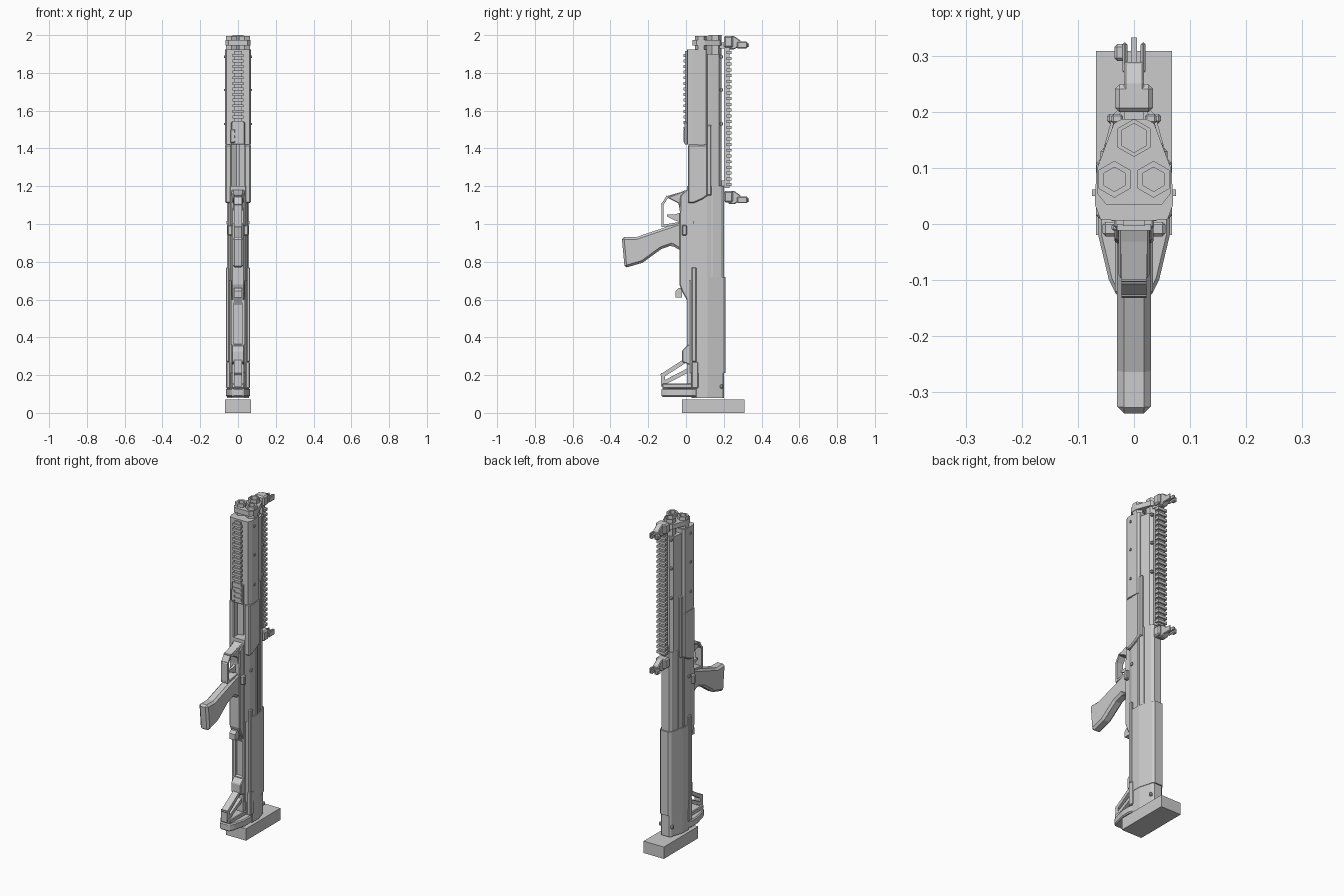
import bpy, bmesh
from math import pi, cos, sin
from mathutils import Vector

cube = bpy.data.objects.get("Cube")
if cube:
    bpy.data.objects.remove(cube, do_unlink=True)

GREY = bpy.data.materials.new("plain grey")
GREY.use_nodes = True
tone = (0.6, 0.6, 0.6, 1)
GREY.diffuse_color = tone
GREY.node_tree.nodes["Principled BSDF"].inputs["Base Color"].default_value = tone


def finish(name, bm, bevel=0):
    bmesh.ops.recalc_face_normals(bm, faces=bm.faces)
    mesh = bpy.data.meshes.new(name)
    bm.to_mesh(mesh)
    bm.free()
    mesh.materials.append(GREY)
    ob = bpy.data.objects.new(name, mesh)
    bpy.context.collection.objects.link(ob)
    if bevel:
        mod = ob.modifiers.new("chamfer", 'BEVEL')
        mod.width, mod.segments = bevel, 1
        mod.limit_method, mod.angle_limit = 'ANGLE', pi / 6
    return ob


def add_prism(bm, bottom, offset):
    # Extrude a closed outline along an offset
    face = bm.faces.new([bm.verts.new(p) for p in bottom])
    new = bmesh.ops.extrude_face_region(bm, geom=[face], use_keep_orig=True)["geom"]
    bmesh.ops.translate(bm, vec=offset, verts=[v for v in new if isinstance(v, bmesh.types.BMVert)])


def box(name, x, y, z, bevel=0, both=False):
    # Ranges per axis; both adds the copy on the other side
    bm = bmesh.new()
    for s in ((1, -1) if both else (1,)):
        corners = [(s * x[i], y[j], z[0]) for i, j in ((0, 0), (1, 0), (1, 1), (0, 1))]
        add_prism(bm, corners, (0, 0, z[1] - z[0]))
    return finish(name, bm, bevel)


def column(name, half, z0, z1, bevel=0):
    # Symmetric cross-section (right half given) raised along z
    outline = half + [(-x, y) for x, y in reversed(half)]
    bm = bmesh.new()
    add_prism(bm, [(x, y, z0) for x, y in outline], (0, 0, z1 - z0))
    return finish(name, bm, bevel)


def side(name, profile, w, bevel=0):
    # Side profile in y, z, extruded across the width
    bm = bmesh.new()
    add_prism(bm, [(-w, y, z) for y, z in profile], (2 * w, 0, 0))
    return finish(name, bm, bevel)


def bars(name, paths, w, t):
    # Flat bars following side-plane paths
    bm = bmesh.new()
    for path in paths:
        for a, b in zip(path, path[1:]):
            a, b = Vector(a), Vector(b)
            d = (b - a).normalized() * t / 2
            n = Vector((-d.y, d.x))
            quad = [a - d + n, b + d + n, b + d - n, a - d - n]
            add_prism(bm, [(-w, p.x, p.y) for p in quad], (2 * w, 0, 0))
    return finish(name, bm)


def tube(name, x, y, r, bore, z0, z1, depth, sides=6):
    # Polygonal tube with a sunken bore at the top
    bm = bmesh.new()
    ring = [(x + r * sin(2 * pi * i / sides), y + r * cos(2 * pi * i / sides), z0) for i in range(sides)]
    add_prism(bm, ring, (0, 0, z1 - z0))
    bm.faces.ensure_lookup_table()
    top = max(bm.faces, key=lambda f: f.calc_center_median().z)
    bmesh.ops.inset_individual(bm, faces=[top], thickness=(r - bore) * cos(pi / sides))
    hole = bmesh.ops.extrude_face_region(bm, geom=[top])["geom"]
    bmesh.ops.translate(bm, vec=(0, 0, -depth), verts=[v for v in hole if isinstance(v, bmesh.types.BMVert)])
    bmesh.ops.delete(bm, geom=[f for f in [top] if f.is_valid], context='FACES')
    return finish(name, bm)


def rail_teeth(name, w, y, z0, z1, count):
    bm = bmesh.new()
    step = (z1 - z0) / count
    for i in range(count):
        z = z0 + i * step
        add_prism(bm, [(-w, y[0], z), (w, y[0], z), (w, y[1], z), (-w, y[1], z)], (0, 0, step * 0.52))
    return finish(name, bm)


# Stand block
box("base_block", (-0.068, 0.068), (-0.02, 0.31), (0, 0.072))

# Rear stock shell
column("stock_shell", [(0.035, 0.02), (0.06, 0.05), (0.06, 0.115), (0.038, 0.195), (0.025, 0.208)], 0.21, 0.72)
column("stock_heel", [(0.035, 0.03), (0.058, 0.055), (0.058, 0.115), (0.036, 0.19), (0.025, 0.2)], 0.08, 0.21)
box("stock_cheek_cover", (0.045, 0.064), (0.03, 0.055), (0.27, 0.77), 0.004, both=True)
box("stock_lower_cover", (0.04, 0.063), (0.03, 0.065), (0.13, 0.27), 0.004, both=True)
box("heel_bolt", (0.03, 0.048), (0.18, 0.197), (0.13, 0.15), 0.004, both=True)

# Butt plate and open toe frame
column("butt_plate", [(0.03, -0.13), (0.045, -0.1), (0.064, -0.02), (0.064, 0.03), (0.055, 0.06)], 0.085, 0.13, 0.006)
box("butt_ledge", (-0.034, 0.034), (-0.125, 0.05), (0.13, 0.155), 0.004)
bars("toe_frame", [[(-0.122, 0.15), (-0.122, 0.2), (0.01, 0.285)],
                   [(-0.115, 0.16), (0.03, 0.235)]], 0.02, 0.022)
side("toe_block", [(-0.02, 0.27), (0.03, 0.25), (0.03, 0.37), (0.01, 0.36), (-0.02, 0.33)], 0.033, 0.004)
box("toe_spine", (-0.03, 0.03), (0.005, 0.04), (0.13, 0.36))

# Receiver
column("receiver", [(0.04, 0.005), (0.052, 0.04), (0.054, 0.112), (0.036, 0.185), (0.024, 0.2)], 0.7, 1.2)
side("lower_receiver", [(0.03, 0.55), (0.015, 0.58), (-0.02, 0.64), (-0.035, 0.68), (-0.035, 1.0),
                        (-0.03, 1.15), (0.0, 1.18), (0.03, 1.18)], 0.035, 0.005)
side("loading_latch", [(-0.02, 0.61), (-0.055, 0.61), (-0.055, 0.645), (-0.04, 0.66), (-0.02, 0.66)], 0.02)
box("loading_port_rail", (0.022, 0.036), (0.005, 0.03), (0.36, 0.78), both=True)
for i, y in enumerate((0.098, 0.132)):
    box(f"receiver_rib_{i + 1}", (0.035, 0.058 - i * 0.006), (y, y + 0.012), (0.72, 1.2), both=True)
box("safety_button", (0.03, 0.056), (-0.022, 0.004), (0.94, 0.995), 0.005, both=True)
box("receiver_pin", (0.05, 0.06), (0.04, 0.055), (1.0, 1.015), both=True)

# Pistol grip, trigger and guard
side("pistol_grip", [(-0.34, 0.93), (-0.325, 0.767), (-0.23, 0.795), (-0.13, 0.868), (-0.075, 0.887),
                     (-0.03, 0.86), (0.0, 0.86), (0.0, 1.02), (-0.03, 1.01), (-0.265, 0.93)], 0.03, 0.012)
bars("trigger_guard", [[(-0.03, 1.005), (-0.124, 0.99), (-0.124, 1.105), (-0.1, 1.142), (0.0, 1.17)]], 0.022, 0.012)
side("guard_root", [(-0.1, 1.14), (-0.04, 1.11), (-0.03, 1.05), (0.0, 1.05), (0.0, 1.18)], 0.028, 0.004)
side("trigger", [(-0.03, 1.06), (-0.06, 1.05), (-0.1, 1.05), (-0.1, 1.04), (-0.06, 1.02), (-0.03, 1.01)], 0.008)

# Sliding fore-end: solid front, two arms reaching back
column("fore_end", [(0.03, 0.006), (0.06, 0.008), (0.07, 0.035), (0.067, 0.105), (0.055, 0.115)], 1.42, 1.925)
for s in (1, -1):
    bm = bmesh.new()
    profile = [(0.01, 1.42), (0.01, 1.11), (0.04, 1.11), (0.085, 1.13), (0.115, 1.15), (0.115, 1.42)]
    add_prism(bm, [(s * 0.035, y, z) for y, z in profile], (s * 0.033, 0, 0))
    finish("fore_end_arm_left" if s > 0 else "fore_end_arm_right", bm, 0.006)
box("fore_end_side_strip", (0.03, 0.06), (0.11, 0.135), (1.15, 1.525), 0.005, both=True)
box("lower_rail_core", (-0.02, 0.02), (-0.004, 0.01), (1.42, 1.915))
rail_teeth("lower_rail_teeth", 0.03, (-0.012, 0.0), 1.44, 1.915, 16)
box("hand_stop", (-0.036, 0.036), (-0.008, 0.01), (1.42, 1.54), 0.004)
box("hand_stop_lever", (-0.04, -0.015), (-0.012, 0.0), (1.43, 1.5), 0.003)

# Barrel over twin magazine tubes
tube("barrel", 0, 0.154, 0.034, 0.025, 1.18, 2.0, 0.1)
for s, label in ((1, "left"), (-1, "right")):
    tube(f"magazine_tube_{label}", s * 0.035, 0.08, 0.033, 0.02, 1.15, 1.995, 0.02)
column("barrel_shroud", [(0.05, 0.1), (0.05, 0.125), (0.038, 0.175), (0.022, 0.188)], 1.2, 1.9)
column("muzzle_collar", [(0.05, 0.035), (0.066, 0.055), (0.066, 0.1), (0.036, 0.18), (0.022, 0.188)], 1.945, 1.975)
for z in (1.53, 1.71, 1.885):
    box("shroud_screw", (0.02, 0.04), (0.18, 0.196), (z - 0.008, z + 0.008), 0.003, both=True)
    box("fore_end_screw", (0.06, 0.075), (0.05, 0.062), (z - 0.006, z + 0.006), both=True)

# Top sighting rail
box("rail_beam", (-0.02, 0.02), (0.205, 0.23), (1.19, 1.99))
rail_teeth("rail_teeth", 0.031, (0.215, 0.241), 1.2, 1.93, 24)
for z in (1.2, 1.93):
    box("rail_mount", (-0.018, 0.018), (0.175, 0.215), (z, z + 0.03))

# Folding sights at both ends of the rail
for label, z in (("front", 1.925), ("rear", 1.105)):
    box(f"{label}_sight_clamp", (-0.034, 0.034), (0.2, 0.25), (z + 0.01, z + 0.07), 0.008)
    side(f"{label}_sight_body", [(0.225, z), (0.255, z), (0.29, z + 0.02), (0.29, z + 0.045),
                                 (0.255, z + 0.07), (0.225, z + 0.07)], 0.018, 0.004)
    box(f"{label}_sight_ear", (0.012, 0.021), (0.27, 0.325), (z + 0.005, z + 0.04), 0.004, both=True)
    box(f"{label}_sight_post", (-0.005, 0.005), (0.28, 0.334), (z + 0.012, z + 0.03))
    box(f"{label}_sight_knob", (-0.035, -0.015), (0.292, 0.322), (z + 0.005, z + 0.035), 0.005)
